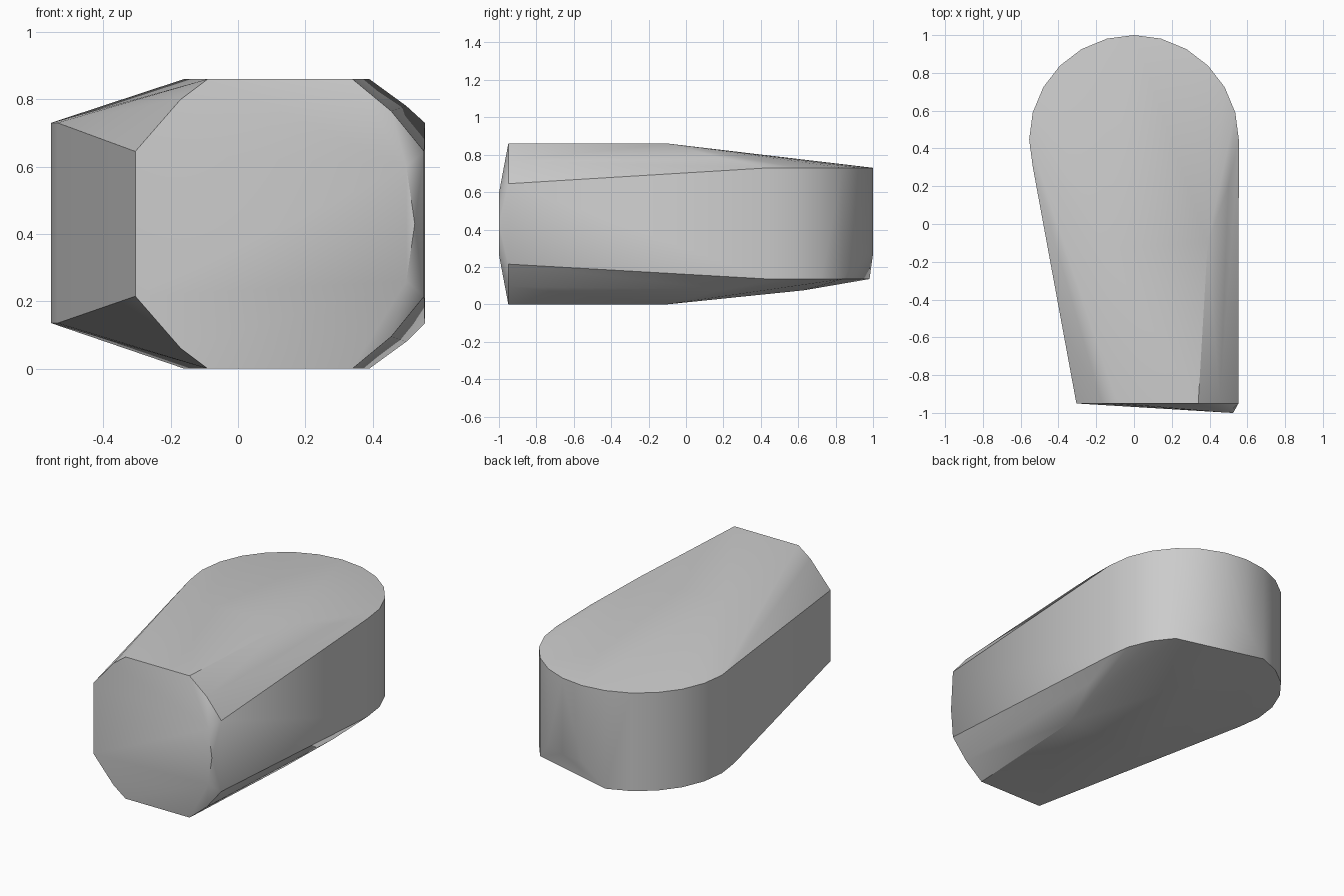
import bpy, bmesh
from math import sin, cos, radians

cube = bpy.data.objects.get("Cube")
if cube:
    bpy.data.objects.remove(cube, do_unlink=True)

H = 0.86          # full height
LOW, HIGH = 0.135, 0.73   # rim heights of the rounded end
points = []


def mirrored(x, y, z):
    """Add a point and its copy mirrored about mid height."""
    points.extend([(x, y, z), (x, y, H - z)])


# Front end: octagonal section with softened corners
for x, z in [(-0.305, 0.645), (-0.17, 0.8), (-0.09, H),
             (0.34, H), (0.455, 0.765), (0.553, 0.645)]:
    mirrored(x, -0.95, z)

# Shallow nose on the front
points.append((0.525, -1.0, 0.43))
mirrored(0.5, -0.999, 0.6)

# Ends of the flat top and bottom
mirrored(0.39, -0.1, H)
mirrored(-0.16, -0.13, H)
mirrored(0.5, 0.2, 0.78)

# Rounded back end, with its lower rim clipped on one side
for deg in range(0, 196, 15):
    x = 0.555 * cos(radians(deg))
    y = 0.447 + 0.553 * sin(radians(deg))
    clipped = 45 < deg < 100
    points.append((x, y, HIGH))
    points.append((x, y, 0.27 if clipped else LOW))

# Slight belly under the back
points.append((0.05, 0.63, 0.075))

# Wrap the sections in one convex shell
bm = bmesh.new()
for p in points:
    bm.verts.new(p)
result = bmesh.ops.convex_hull(bm, input=bm.verts[:])
loose = [v for v in bm.verts if not v.link_faces]
bmesh.ops.delete(bm, geom=loose, context='VERTS')
bmesh.ops.dissolve_limit(bm, angle_limit=radians(0.5),
                         verts=bm.verts[:], edges=bm.edges[:])
bmesh.ops.recalc_face_normals(bm, faces=bm.faces[:])

mesh = bpy.data.meshes.new("rounded_block")
bm.to_mesh(mesh)
bm.free()
block = bpy.data.objects.new("rounded_block", mesh)
bpy.context.collection.objects.link(block)

# Plain grey
grey = bpy.data.materials.new("light_grey")
grey.use_nodes = True
colour = (0.6, 0.6, 0.6, 1.0)
grey.diffuse_color = colour
grey.node_tree.nodes["Principled BSDF"].inputs["Base Color"].default_value = colour
mesh.materials.append(grey)

# Smooth the curves, keep the corners sharp
bpy.ops.object.select_all(action='DESELECT')
block.select_set(True)
bpy.context.view_layer.objects.active = block
bpy.ops.object.shade_smooth_by_angle(angle=radians(30))
